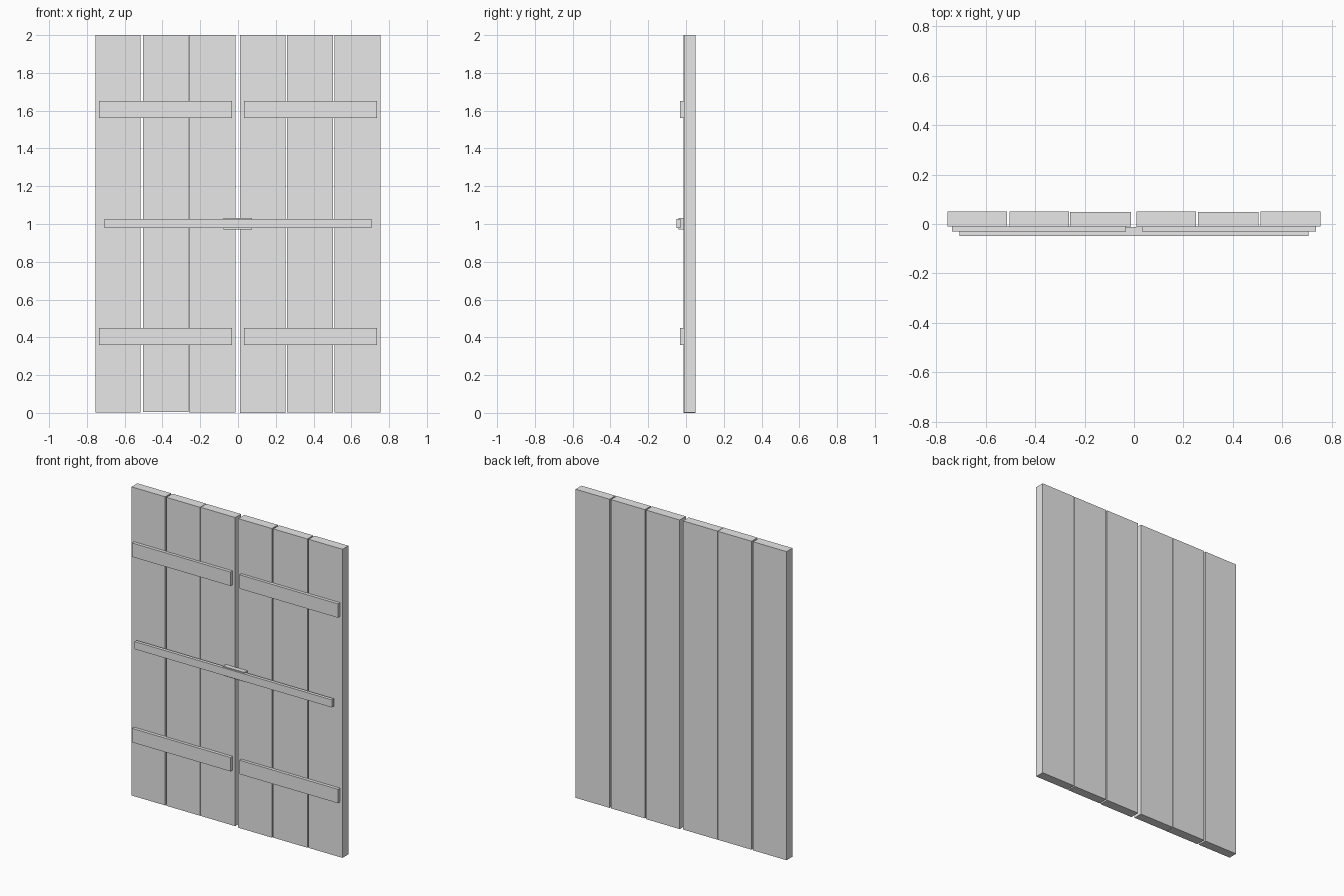
import bpy

if "Cube" in bpy.data.objects:
    bpy.data.objects.remove(bpy.data.objects["Cube"])

# One plain grey for all the wood
grey = bpy.data.materials.new("plain_grey")
grey.diffuse_color = (0.8, 0.8, 0.8, 1)
grey.use_nodes = True
grey.node_tree.nodes["Principled BSDF"].inputs["Base Color"].default_value = grey.diffuse_color


def box(name, x, y, z):
    """Box from (min, max) pairs on each axis."""
    bpy.ops.mesh.primitive_cube_add(size=1, location=[sum(p) / 2 for p in (x, y, z)])
    ob = bpy.context.object
    ob.name = name
    ob.scale = [p[1] - p[0] for p in (x, y, z)]
    bpy.ops.object.transform_apply(location=False, rotation=False, scale=True)
    ob.data.materials.append(grey)
    return ob


# Upright planks, three to each door leaf: x range, front, back, bottom
planks = [
    (-0.755, -0.515, -0.010, 0.050, 0.003),
    (-0.504, -0.263, -0.012, 0.050, 0.004),
    (-0.260, -0.013, -0.010, 0.049, 0.003),
    (0.010, 0.251, -0.012, 0.050, 0.000),
    (0.260, 0.504, -0.011, 0.049, 0.002),
    (0.512, 0.755, -0.010, 0.050, 0.003),
]
for i, (x0, x1, front, back, bottom) in enumerate(planks):
    box(f"plank_{i + 1}", (x0, x1), (front, back), (bottom, 2.0))

# Cross battens on each leaf
for level, z in (("lower", (0.36, 0.45)), ("upper", (1.56, 1.65))):
    box(f"{level}_left_batten", (-0.737, -0.032), (-0.031, -0.008), z)
    box(f"{level}_right_batten", (0.032, 0.737), (-0.031, -0.008), z)

# Locking bar with its central bracket
box("locking_bar", (-0.706, 0.706), (-0.049, -0.028), (0.978, 1.027))
box("bar_bracket", (-0.077, 0.075), (-0.041, -0.012), (0.972, 1.033))
